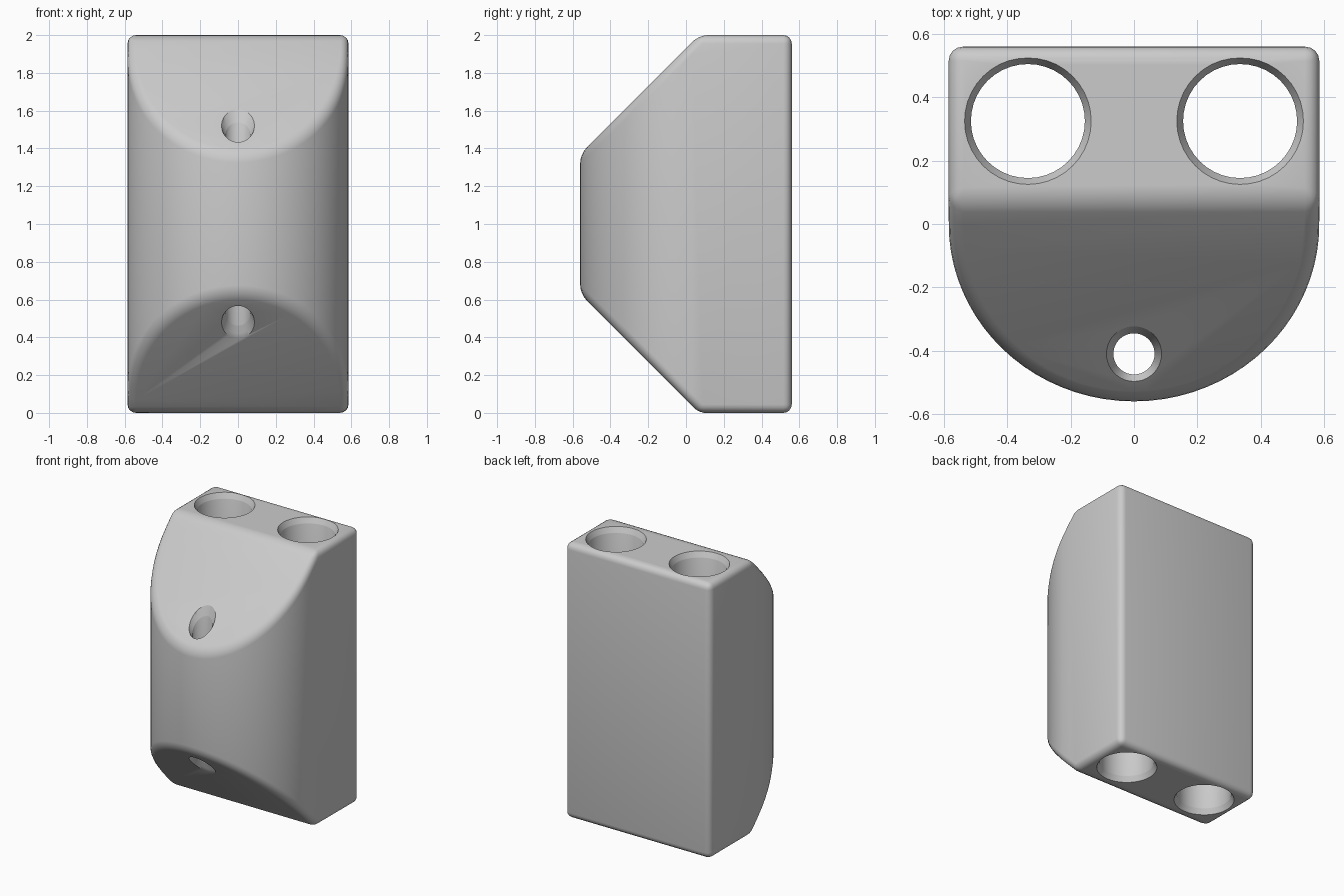
import bpy, bmesh, math
from mathutils import Vector

if "Cube" in bpy.data.objects:
    bpy.data.objects.remove(bpy.data.objects["Cube"])

W, D, H = 0.585, 0.56, 2.0      # half width, half depth, height
SLOPE_Y = 0.07                  # where the slanted faces meet top and bottom

mat = bpy.data.materials.new("light grey")
mat.diffuse_color = (0.6, 0.6, 0.6, 1)
mat.use_nodes = True
mat.node_tree.nodes["Principled BSDF"].inputs["Base Color"].default_value = mat.diffuse_color


def add_object(name, bm):
    bmesh.ops.recalc_face_normals(bm, faces=bm.faces[:])
    me = bpy.data.meshes.new(name)
    bm.to_mesh(me)
    bm.free()
    me.materials.append(mat)
    ob = bpy.data.objects.new(name, me)
    bpy.context.collection.objects.link(ob)
    return ob


# D-shaped block
bm = bmesh.new()
n = 40
outline = [(W, D), (-W, D)]
outline += [(-W * math.cos(math.pi * i / n), -D * math.sin(math.pi * i / n)) for i in range(n + 1)]
base = bm.faces.new([bm.verts.new((x, y, 0)) for x, y in outline])
top = bmesh.ops.extrude_face_region(bm, geom=[base])
bmesh.ops.translate(bm, vec=(0, 0, H), verts=[v for v in top["geom"] if isinstance(v, bmesh.types.BMVert)])
bmesh.ops.recalc_face_normals(bm, faces=bm.faces[:])

# slanted front faces, top and bottom
for z, s in ((H, 1), (0, -1)):
    cut = bmesh.ops.bisect_plane(bm, geom=bm.verts[:] + bm.edges[:] + bm.faces[:], dist=1e-5,
                                 plane_co=(0, SLOPE_Y, z), plane_no=Vector((0, -1, s)).normalized(),
                                 clear_outer=True)
    edges = [e for e in cut["geom_cut"] if isinstance(e, bmesh.types.BMEdge)]
    bmesh.ops.holes_fill(bm, edges=edges, sides=0)
bmesh.ops.recalc_face_normals(bm, faces=bm.faces[:])

# rounded edges
sharp = [e for e in bm.edges if e.calc_face_angle(0) > math.radians(30)]
bmesh.ops.bevel(bm, geom=sharp, offset=0.045, offset_type='OFFSET', segments=4,
                profile=0.5, affect='EDGES', clamp_overlap=False)
body = add_object("body", bm)


def hole_cutter(name, cx, cy, r, flare, depth, surface, slope):
    """Vertical hole with rounded mouths that follow the sloped surface."""
    bm = bmesh.new()
    steps, seg = 4, 40
    prof = [(0.08, r + flare)]
    for i in range(steps + 1):
        a = math.pi / 2 * i / steps
        prof.append((-depth * math.sin(a), r + flare * (1 - math.sin(a))))
    rings = []
    for sign, part in ((1, prof), (-1, prof[::-1])):
        for h, rad in part:
            ring = []
            for k in range(seg):
                t = 2 * math.pi * k / seg
                x, y = rad * math.cos(t), rad * math.sin(t)
                z = H / 2 + sign * (surface - H / 2 + h + slope * y)
                ring.append(bm.verts.new((cx + x, cy + y, z)))
            rings.append(ring)
    for a, b in zip(rings, rings[1:]):
        for k in range(seg):
            j = (k + 1) % seg
            bm.faces.new((a[k], a[j], b[j], b[k]))
    bm.faces.new(rings[0])
    bm.faces.new(rings[-1])
    ob = add_object(name, bm)
    ob.hide_render = True
    return ob


# two large rear holes and one small front hole
small_y = -0.41
cutters = [hole_cutter("left_hole", -0.335, 0.325, 0.18, 0.02, 0.04, H, 0),
           hole_cutter("right_hole", 0.335, 0.325, 0.18, 0.02, 0.04, H, 0),
           hole_cutter("front_hole", 0, small_y, 0.065, 0.022, 0.05, H - SLOPE_Y + small_y, 1)]
bpy.context.view_layer.objects.active = body
body.select_set(True)
for c in cutters:
    m = body.modifiers.new("cut", 'BOOLEAN')
    m.operation, m.solver, m.object = 'DIFFERENCE', 'EXACT', c
    bpy.ops.object.modifier_apply(modifier=m.name)
    bpy.data.objects.remove(c)
bpy.ops.object.select_all(action='DESELECT')
body.select_set(True)
bpy.ops.object.shade_smooth_by_angle(angle=math.radians(35))
